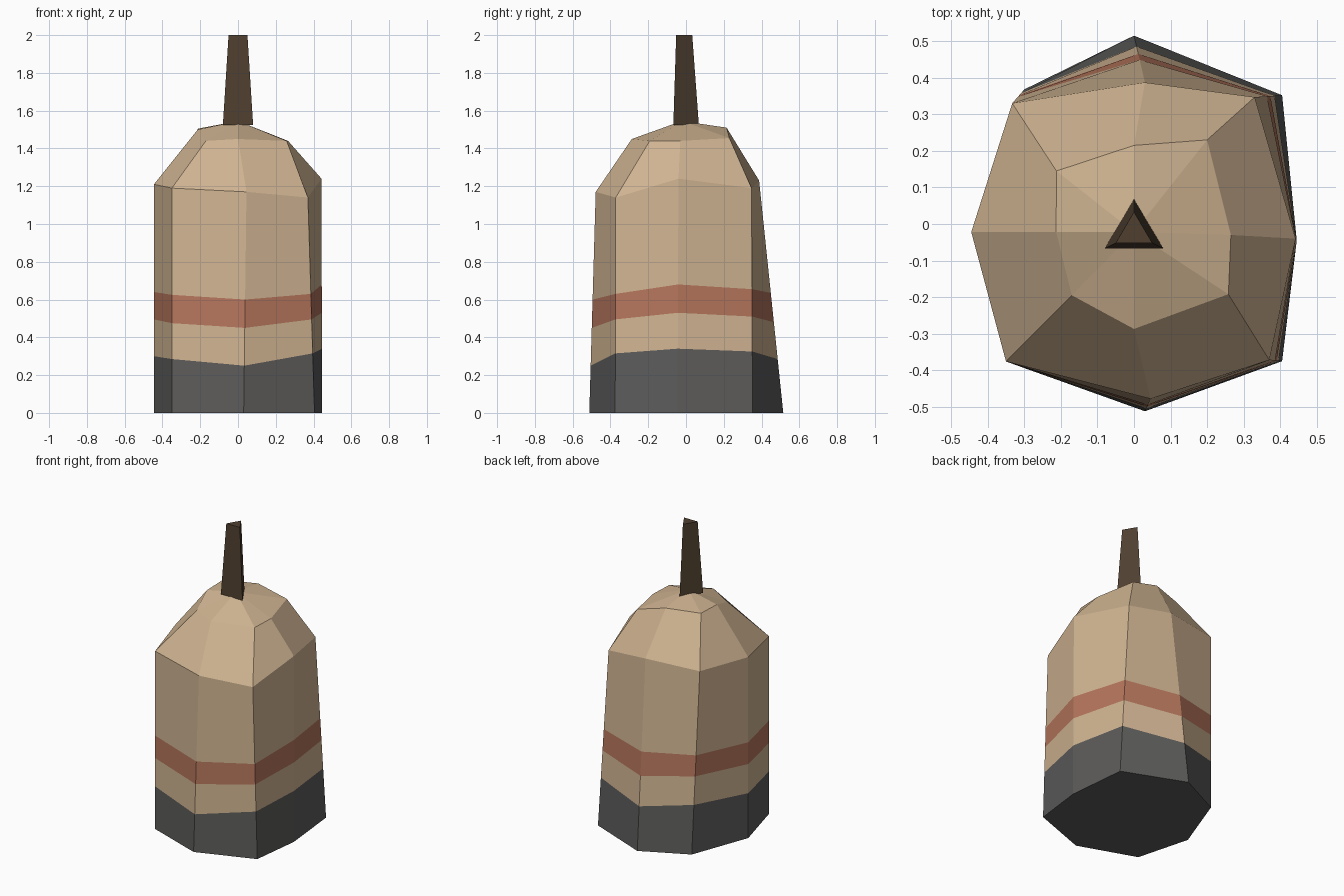
import bpy
import bmesh
from mathutils import Vector

default_cube = bpy.data.objects.get("Cube")
if default_cube:
    bpy.data.objects.remove(default_cube, do_unlink=True)


def srgb(red, green, blue):
    """Turn 0-255 display values into a linear colour."""
    linear = []
    for value in (red, green, blue):
        c = value / 255
        linear.append(c / 12.92 if c < 0.04 else ((c + 0.055) / 1.055) ** 2.4)
    return (*linear, 1.0)


def make_material(name, colour):
    material = bpy.data.materials.new(name)
    material.use_nodes = True
    material.diffuse_color = colour
    shader = material.node_tree.nodes["Principled BSDF"]
    shader.inputs["Base Color"].default_value = colour
    shader.inputs["Roughness"].default_value = 0.9
    return material


def loft(name, rings, materials, slots, apex=None):
    """Skin a stack of rings; slots gives the material of each level.

    The bottom is closed flat, the top flat or as a fan to the apex.
    """
    bm = bmesh.new()
    loops = [[bm.verts.new(point) for point in ring] for ring in rings]
    count = len(loops[0])

    def add(verts, slot):
        bm.faces.new(verts).material_index = slot

    add(loops[0][::-1], slots[0])
    for lower, upper, slot in zip(loops, loops[1:], slots):
        for i in range(count):
            j = (i + 1) % count
            add((lower[i], lower[j], upper[j], upper[i]), slot)
    if apex:
        tip = bm.verts.new(apex)
        for i in range(count):
            add((loops[-1][i], loops[-1][(i + 1) % count], tip), slots[-1])
    else:
        add(loops[-1], slots[-1])
    bmesh.ops.recalc_face_normals(bm, faces=bm.faces)
    mesh = bpy.data.meshes.new(name)
    bm.to_mesh(mesh)
    bm.free()
    for material in materials:
        mesh.materials.append(material)
    part = bpy.data.objects.new(name, mesh)
    bpy.context.collection.objects.link(part)
    return part


sand = make_material("sand", srgb(208, 180, 146))
charcoal = make_material("charcoal", srgb(93, 92, 91))
brick_red = make_material("brick_red", srgb(182, 118, 93))
dark_wood = make_material("dark_wood", srgb(80, 64, 48))

# Corners run from the front, round the model's left, to the front right
foot = [(.03, -.512, 0), (.405, -.375, 0), (.445, -.045, 0), (.405, .352, 0),
        (0, .515, 0), (-.3, .368, 0), (-.445, -.022, 0), (-.35, -.376, 0)]
shoulder = [(.045, -.478, 1.17), (.37, -.372, 1.14), (.442, -.04, 1.24),
            (.33, .347, 1.19), (.03, .387, 1.23), (-.333, .33, 1.22),
            (-.445, -.022, 1.21), (-.35, -.376, 1.19)]
crown = [(0, -.287, 1.45), (.258, -.192, 1.44), (.265, -.03, 1.44),
         (.2, .23, 1.455), (0, .215, 1.51), (-.212, .145, 1.505),
         (-.213, -.022, 1.5), (-.17, -.195, 1.44)]

# Wavy colour borders around the wall
dark_top = (.25, .315, .34, .325, .285, .33, .30, .285)
stripe_bottom = (.45, .495, .53, .51, .48, .52, .495, .475)
stripe_top = (.60, .63, .68, .655, .635, .66, .64, .625)


def border(heights):
    """Cut the wall edges between foot and shoulder at the given heights."""
    return [Vector(low).lerp(Vector(high), z / high[2])
            for low, high, z in zip(foot, shoulder, heights)]


# Body: dark base, sand wall with a red stripe, faceted crown
loft("body",
     [foot, border(dark_top), border(stripe_bottom), border(stripe_top),
      shoulder, crown],
     [sand, charcoal, brick_red], [1, 0, 2, 0, 0], apex=(0, -.022, 1.545))

# Mast: three-sided tapering post
loft("mast",
     [[(-.08, -.067, 1.525), (.08, -.067, 1.525), (0, .068, 1.525)],
      [(-.05, -.052, 2), (.05, -.052, 2), (0, .033, 2)]],
     [dark_wood], [0])
